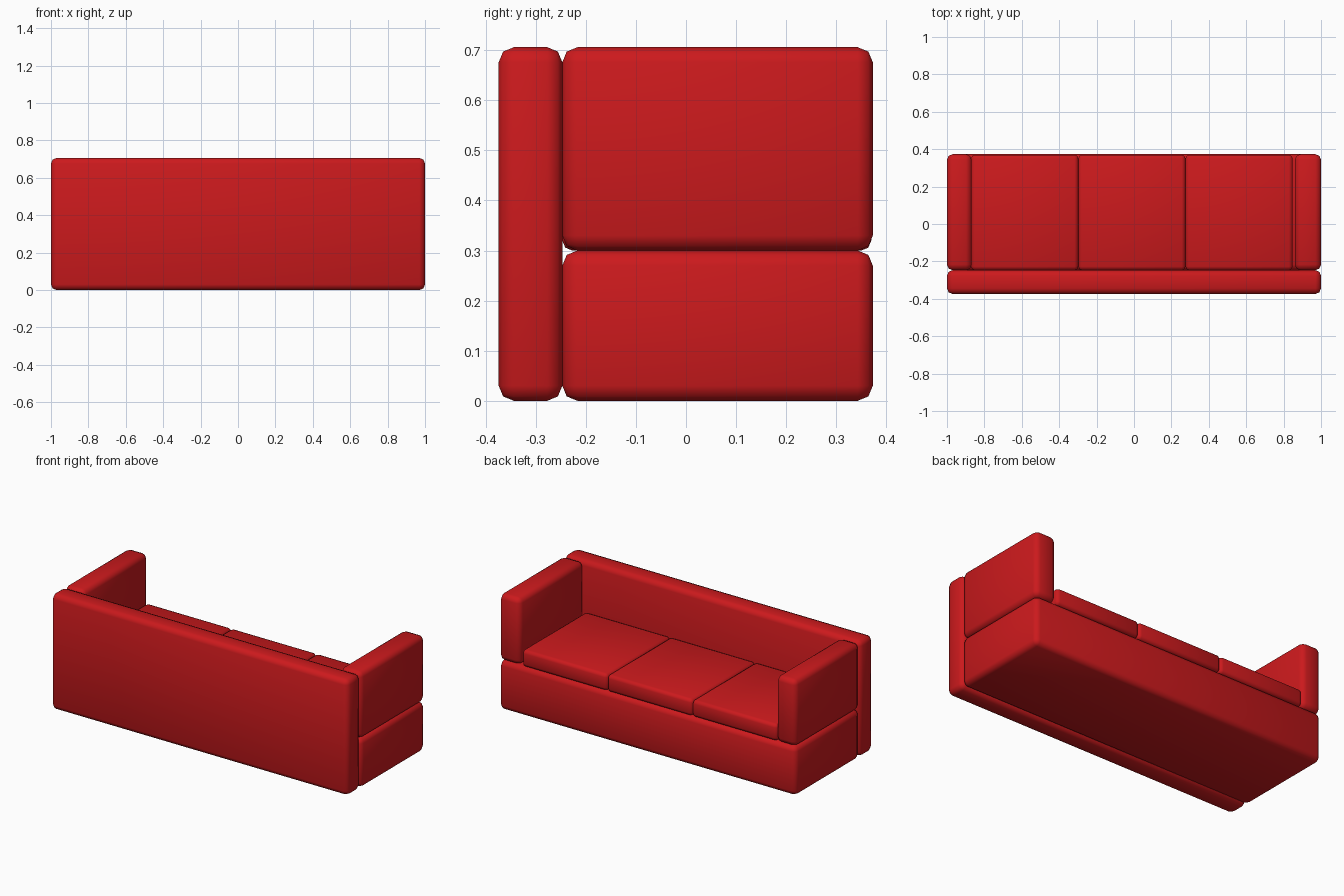
import bpy
import bmesh
from mathutils import Matrix, Vector

if "Cube" in bpy.data.objects:
    bpy.data.objects.remove(bpy.data.objects["Cube"])

red = bpy.data.materials.new("red_fabric")
red.diffuse_color = (0.6, 0.01, 0.012, 1)
red.use_nodes = True
red.node_tree.nodes["Principled BSDF"].inputs["Base Color"].default_value = red.diffuse_color


def padded_block(name, x, y, z, radius=0.03):
    """Softly rounded box spanning the given (min, max) ranges."""
    lo, hi = (Vector(v) for v in zip(x, y, z))
    bm = bmesh.new()
    bmesh.ops.create_cube(
        bm, size=1,
        matrix=Matrix.Translation((lo + hi) / 2) @ Matrix.Diagonal((*(hi - lo), 1)))
    bmesh.ops.bevel(bm, geom=bm.edges[:], offset=radius, segments=2,
                    profile=0.5, affect='EDGES')
    for face in bm.faces:
        face.smooth = True
    mesh = bpy.data.meshes.new(name)
    bm.to_mesh(mesh)
    bm.free()
    mesh.materials.append(red)
    obj = bpy.data.objects.new(name, mesh)
    bpy.context.collection.objects.link(obj)
    return obj


BACK_Y = (-0.374, -0.247)
SEAT_Y = (-0.247, 0.373)
BASE_TOP, TOP = 0.30, 0.706

# Backrest and base
padded_block("backrest", (-1, 1), BACK_Y, (0, TOP))
padded_block("base", (-1, 1), SEAT_Y, (0, BASE_TOP))

# Armrests
padded_block("armrest_left", (-1, -0.868), SEAT_Y, (BASE_TOP, TOP))
padded_block("armrest_right", (0.86, 1), SEAT_Y, (BASE_TOP, TOP))

# Seat cushions
width = 0.573
for i in range(3):
    start = -0.871 + i * width
    padded_block(f"seat_cushion_{i + 1}", (start, start + width),
                 (-0.247, 0.37), (BASE_TOP, 0.403), 0.02)
